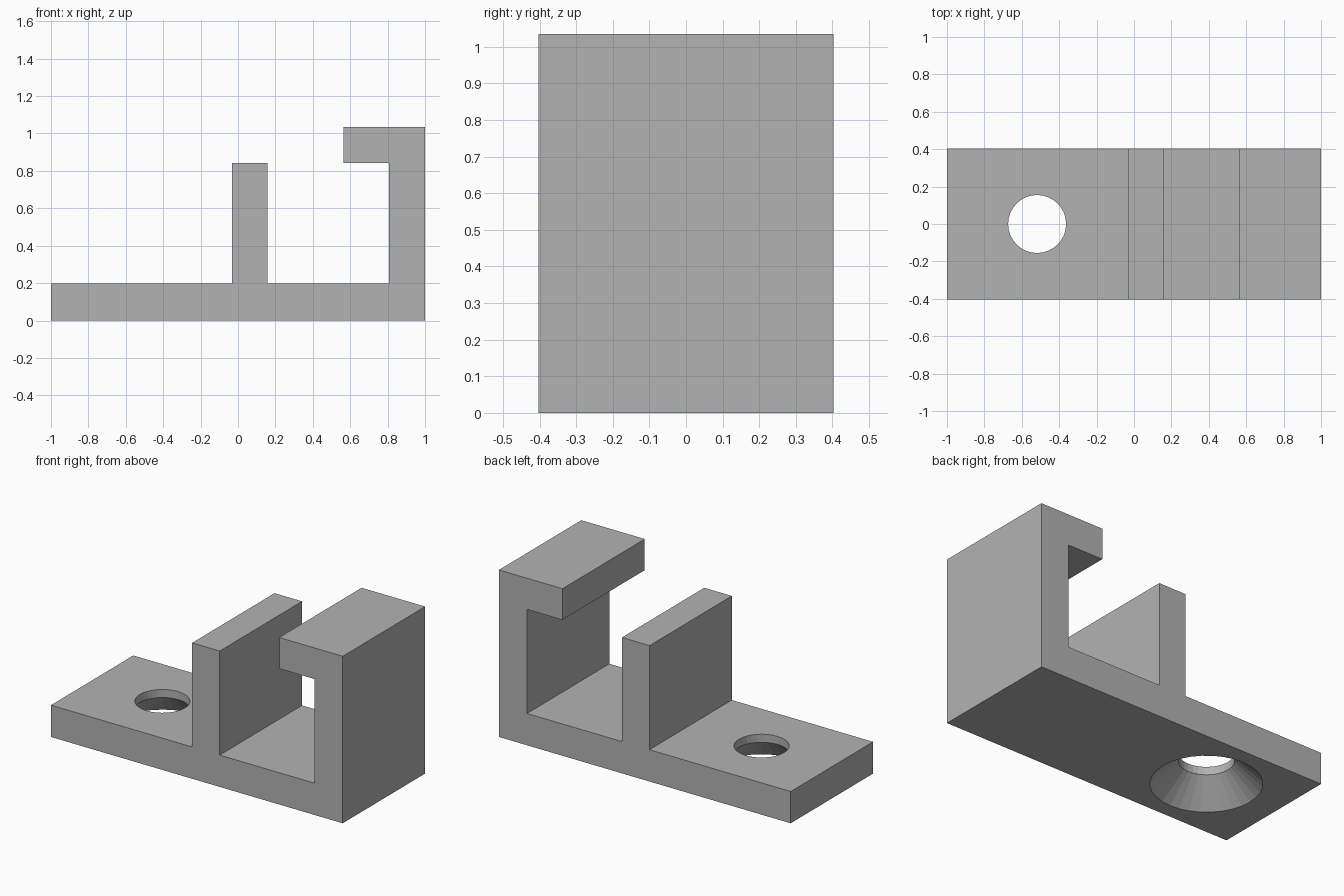
import bpy
import bmesh
from math import cos, sin, tau

cube = bpy.data.objects.get("Cube")
if cube:
    bpy.data.objects.remove(cube, do_unlink=True)

grey = bpy.data.materials.new("mid grey")
grey.use_nodes = True
colour = (0.45, 0.45, 0.45, 1)
grey.diffuse_color = colour
grey.node_tree.nodes["Principled BSDF"].inputs["Base Color"].default_value = colour


def make_object(name, bm):
    bmesh.ops.recalc_face_normals(bm, faces=bm.faces)
    mesh = bpy.data.meshes.new(name)
    bm.to_mesh(mesh)
    bm.free()
    mesh.materials.append(grey)
    obj = bpy.data.objects.new(name, mesh)
    bpy.context.collection.objects.link(obj)
    return obj


def extrude_profile(name, points, half_depth):
    bm = bmesh.new()
    face = bm.faces.new([bm.verts.new((x, -half_depth, z)) for x, z in points])
    new = bmesh.ops.extrude_face_region(bm, geom=[face])["geom"]
    verts = [v for v in new if isinstance(v, bmesh.types.BMVert)]
    bmesh.ops.translate(bm, verts=verts, vec=(0, 2 * half_depth, 0))
    return make_object(name, bm)


def lathe(name, centre_x, profile, sides):
    bm = bmesh.new()
    rings = [[bm.verts.new((centre_x + r * cos(tau * i / sides), r * sin(tau * i / sides), z))
              for i in range(sides)] for r, z in profile]
    for low, high in zip(rings, rings[1:]):
        for i in range(sides):
            j = (i + 1) % sides
            bm.faces.new((low[i], low[j], high[j], high[i]))
    bm.faces.new(rings[0])
    bm.faces.new(rings[-1])
    return make_object(name, bm)


# Bracket: base plate, middle post, end wall and hooked lip in one profile
base, post_top, top = 0.197, 0.842, 1.035
bracket = extrude_profile("hook_bracket", [
    (-1, 0), (1, 0), (1, top), (0.565, top), (0.565, post_top),
    (0.807, post_top), (0.807, base), (0.157, base), (0.157, post_top),
    (-0.032, post_top), (-0.032, base), (-1, base)], 0.403)

# Screw hole, countersunk from below
hole, neck, wide, drop = 0.155, 0.147, 0.31, 0.05
flare = wide + drop * (wide - hole) / neck
cutter = lathe("screw_hole_cutter", -0.518,
               [(flare, -drop), (hole, neck), (hole, base + drop)], 32)
cutter.hide_render = True

cut = bracket.modifiers.new("screw hole", "BOOLEAN")
cut.operation = "DIFFERENCE"
cut.solver = "EXACT"
cut.object = cutter
bpy.context.view_layer.objects.active = bracket
bracket.select_set(True)
bpy.ops.object.modifier_apply(modifier=cut.name)
bpy.data.objects.remove(cutter, do_unlink=True)
